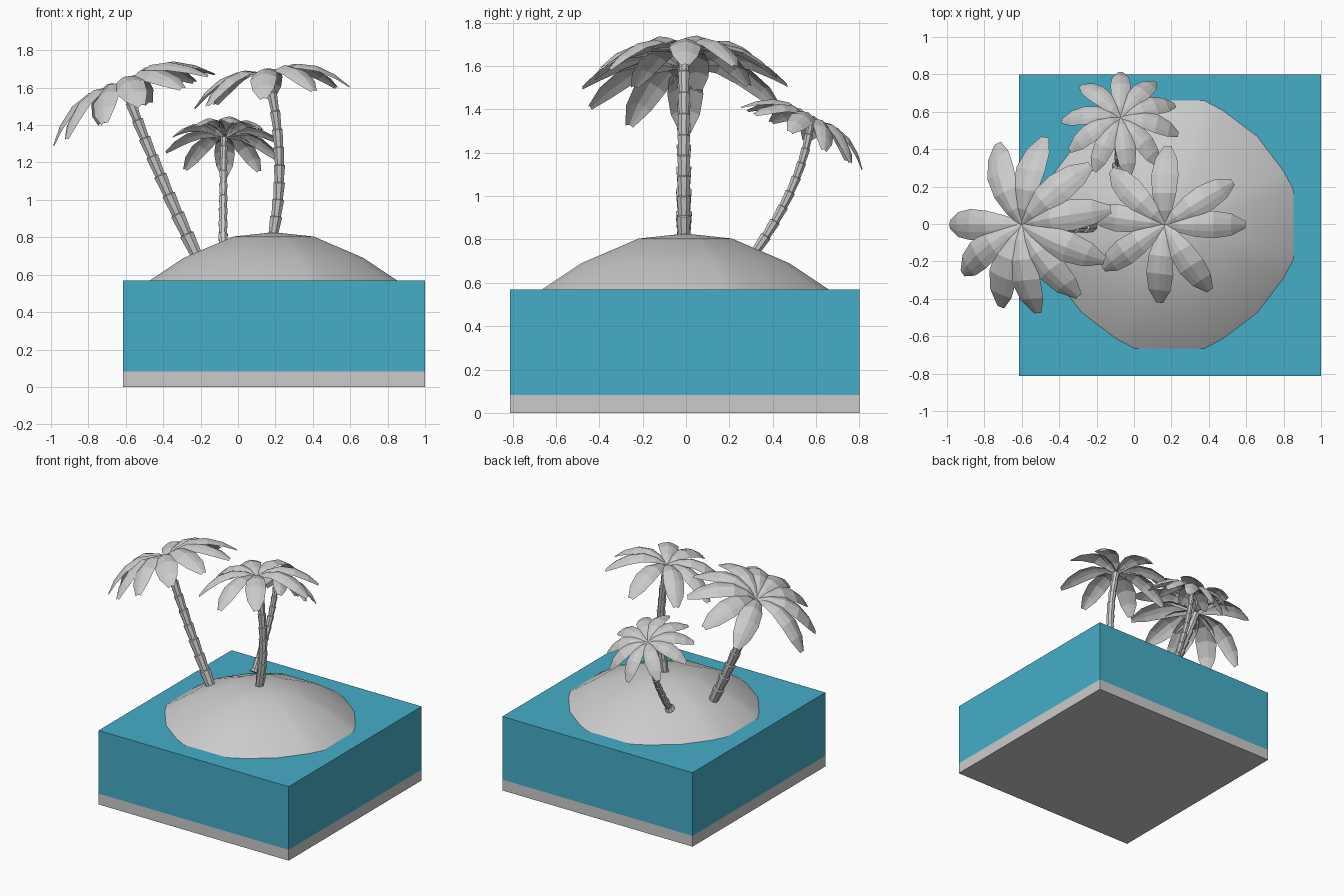
import bpy, bmesh
from math import sin, cos, radians, pi, sqrt
from mathutils import Vector, Matrix

if "Cube" in bpy.data.objects:
    bpy.data.objects.remove(bpy.data.objects["Cube"])


def finish(name, bm, colour=None, smooth=False):
    mesh = bpy.data.meshes.new(name)
    bmesh.ops.recalc_face_normals(bm, faces=bm.faces)
    bm.to_mesh(mesh)
    bm.free()
    for p in mesh.polygons:
        p.use_smooth = smooth
    ob = bpy.data.objects.new(name, mesh)
    bpy.context.collection.objects.link(ob)
    if colour:
        mat = bpy.data.materials.new(name)
        mat.diffuse_color = colour
        mat.use_nodes = True
        mat.node_tree.nodes["Principled BSDF"].inputs["Base Color"].default_value = mat.diffuse_color
        mesh.materials.append(mat)
    return ob


def box(name, z0, z1, colour=None):
    bm = bmesh.new()
    bmesh.ops.create_cube(bm, size=1)
    bmesh.ops.scale(bm, vec=(1.615, 1.613, z1 - z0), verts=bm.verts)
    bmesh.ops.translate(bm, vec=(0.192, -0.006, (z0 + z1) / 2), verts=bm.verts)
    return finish(name, bm, colour)


def skin(bm, rings, closed=True):
    for a, b in zip(rings, rings[1:]):
        n = len(a)
        for i in range(n if closed else n - 1):
            j = (i + 1) % n
            bm.faces.new((a[i], a[j], b[j], b[i]))


# Block of water on a sand bed
box("sand_bed", 0, 0.083)
box("water", 0.083, 0.568, (0.06, 0.42, 0.58, 1))

# Island mound: rings on a coarse, four-way symmetric outline
quarter = [(0.663, 0.185), (0.61, 0.285), (0.47, 0.47), (0.285, 0.61), (0.185, 0.663)]
outline = []
for k in range(4):
    c, s = round(cos(k * pi / 2)), round(sin(k * pi / 2))
    outline += [(x * c - y * s, x * s + y * c) for x, y in quarter]
bm = bmesh.new()
rings = []
for r, z in [(0.75, 0.50), (0.663, 0.568), (0.48, 0.69), (0.215, 0.804)]:
    k = r / 0.663
    rings.append([bm.verts.new((0.19 + x * k, -0.003 + y * k, z)) for x, y in outline])
skin(bm, rings)
peak = bm.verts.new((0.19, -0.003, 0.827))
for i in range(20):
    bm.faces.new((rings[-1][i], rings[-1][(i + 1) % 20], peak))
finish("island_mound", bm, smooth=True)


def trunk(name, a, c, b, r0, r1, segments=9, sides=8):
    """Stacked flaring collars along a bent path."""
    a, c, b = Vector(a), Vector(c), Vector(b)
    bm = bmesh.new()
    rings = []

    def ring(t, r):
        p = a * (1 - t) ** 2 + c * 2 * t * (1 - t) + b * t * t
        d = (c - a) * (1 - t) + (b - c) * t
        q = Vector((0, 0, 1)).rotation_difference(d)
        rings.append([bm.verts.new(p + q @ Vector((r * cos(w), r * sin(w), 0)))
                      for w in [2 * pi * (i + 0.5) / sides for i in range(sides)]])

    ring(0, r0 * 1.35)
    for i in range(segments):
        t0, t1 = i / segments, (i + 1) / segments
        r = r0 + (r1 - r0) * t1
        ring(t0 + 0.03, r * 0.8)
        ring(t1 + 0.025 if i < segments - 1 else 1, r)
    skin(bm, rings)
    bm.faces.new(rings[0])
    bm.faces.new(rings[-1])
    finish(name, bm)


# Leaf rows: distance out, height, half width (in leaf lengths)
LEAF = [(0, 0, 0.03), (0.18, 0.09, 0.10), (0.40, 0.13, 0.155),
        (0.63, 0.07, 0.175), (0.84, -0.07, 0.14), (1, -0.24, 0.045)]


def crown(name, centre, length, tilt, axis, angles):
    bm = bmesh.new()
    lean = Matrix.Rotation(radians(tilt), 3, axis)
    for n, ang in enumerate(angles):
        turn = Matrix.Rotation(radians(ang), 3, 'Z')
        rows = []
        for d, h, w in LEAF:
            row = []
            for u in (-1, -0.5, 0, 0.5, 1):
                p = Vector((d, u * w, h - 0.4 * w * abs(u) ** 1.5 + 0.01 * (n % 2)))
                row.append(bm.verts.new(Vector(centre) + lean @ turn @ (p * length)))
            rows.append(row)
        skin(bm, rows, closed=False)
    finish(name, bm)


# Three palms: left, middle and small back one
trunk("left_trunk", (-0.21, -0.01, 0.68), (-0.45, -0.01, 1.18), (-0.6, -0.01, 1.59), 0.043, 0.03)
crown("left_leaves", (-0.6, -0.003, 1.59), 0.475, -24, 'Y',
      [180, 114, 80, 42, 10, -24, -54, -85, -112, -147])
trunk("middle_trunk", (0.185, -0.01, 0.80), (0.267, -0.01, 1.195), (0.165, -0.01, 1.65), 0.036, 0.028)
crown("middle_leaves", (0.165, -0.003, 1.65), 0.42, -8, 'Y',
      [90, 33, 0, -57, -96, -146, 172, 136])
trunk("back_trunk", (-0.08, 0.31, 0.73), (-0.08, 0.535, 1.04), (-0.075, 0.575, 1.335), 0.028, 0.021)
crown("back_leaves", (-0.072, 0.567, 1.335), 0.315, -27, 'X',
      [90, 54, 22, -11, -50, -82, -117, -150, 176, 132])
